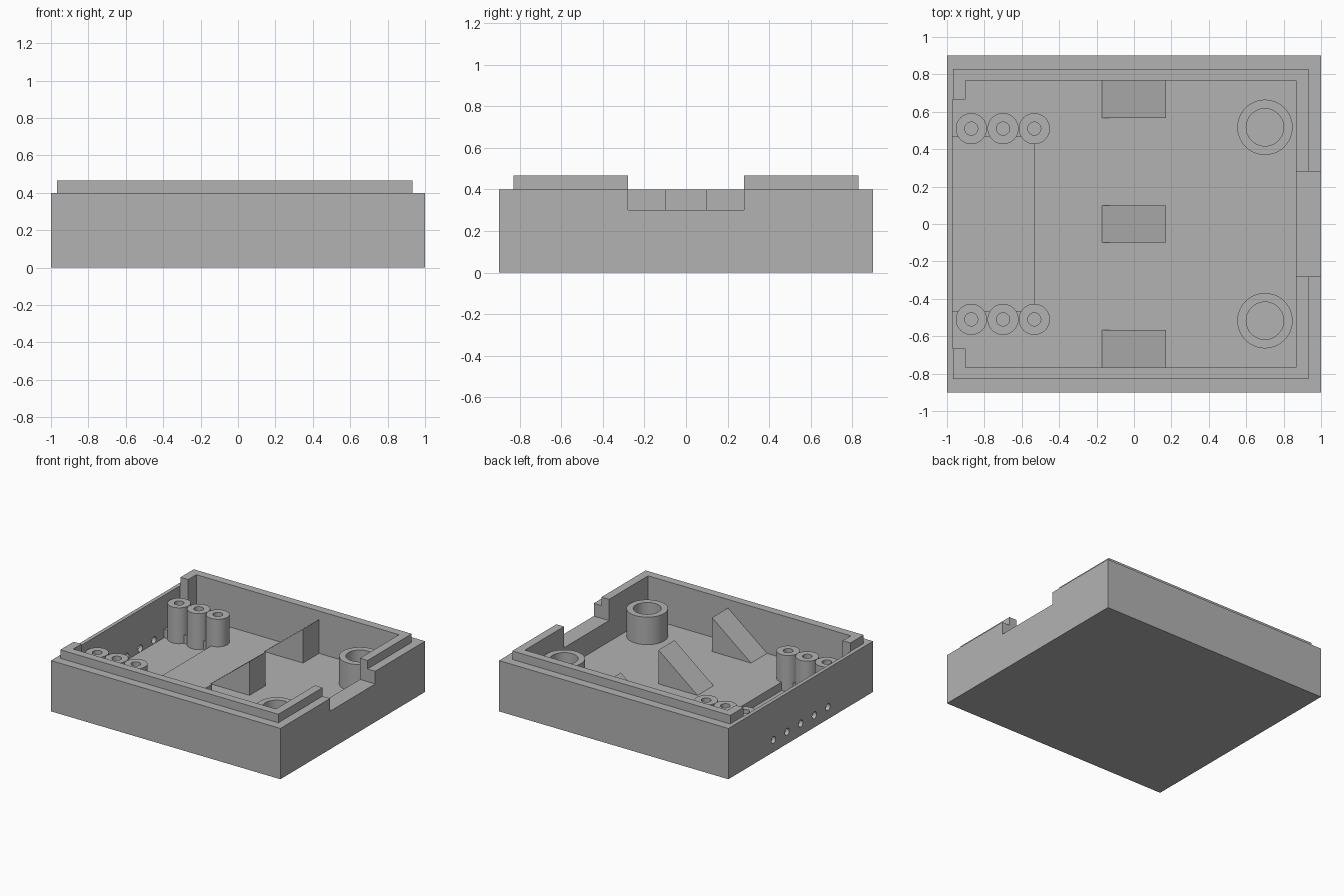
import bpy, bmesh, math
from mathutils import Matrix

old = bpy.data.objects.get("Cube")
if old:
    bpy.data.objects.remove(old, do_unlink=True)

grey = bpy.data.materials.new("plain grey")
grey.use_nodes = True
COLOUR = (0.45, 0.45, 0.45, 1)
grey.diffuse_color = COLOUR
grey.node_tree.nodes["Principled BSDF"].inputs["Base Color"].default_value = COLOUR

FLOOR, RECESS, RIM, LIP = 0.133, 0.067, 0.4, 0.467


def finish(name, bm):
    bmesh.ops.recalc_face_normals(bm, faces=bm.faces)
    mesh = bpy.data.meshes.new(name)
    bm.to_mesh(mesh)
    bm.free()
    mesh.materials.append(grey)
    ob = bpy.data.objects.new(name, mesh)
    bpy.context.collection.objects.link(ob)
    return ob


def activate(ob):
    bpy.ops.object.select_all(action="DESELECT")
    ob.select_set(True)
    bpy.context.view_layer.objects.active = ob


def box(name, x0, x1, half_y, z0, z1):
    """Box centred on y = 0."""
    bm = bmesh.new()
    bmesh.ops.create_cube(bm, size=1)
    bmesh.ops.scale(bm, vec=(x1 - x0, 2 * half_y, z1 - z0), verts=bm.verts)
    bmesh.ops.translate(bm, vec=((x0 + x1) / 2, 0, (z0 + z1) / 2), verts=bm.verts)
    return finish(name, bm)


def tube(name, x, y, outer, inner, z0, z1, sides=48):
    """Hollow post turned from a rectangular profile."""
    bm = bmesh.new()
    profile = [(outer, z0), (outer, z1), (inner, z1), (inner, z0)]
    rings = []
    for i in range(sides):
        a = 2 * math.pi * i / sides
        rings.append([bm.verts.new((x + r * math.cos(a), y + r * math.sin(a), z))
                      for r, z in profile])
    for i in range(sides):
        a, b = rings[i], rings[(i + 1) % sides]
        for j in range(4):
            k = (j + 1) % 4
            bm.faces.new((a[j], b[j], b[k], a[k]))
    ob = finish(name, bm)
    activate(ob)
    bpy.ops.object.shade_smooth_by_angle(angle=math.radians(30))


def wedge(name, y0, y1):
    """Ramp rising toward +x with an upright end."""
    bm = bmesh.new()
    profile = [(-0.17, 0.1), (0.17, 0.1), (0.17, RIM), (-0.17, FLOOR)]
    face = bm.faces.new([bm.verts.new((x, y0, z)) for x, z in profile])
    new = bmesh.ops.extrude_face_region(bm, geom=[face])["geom"]
    bmesh.ops.translate(bm, vec=(0, y1 - y0, 0),
                        verts=[v for v in new if isinstance(v, bmesh.types.BMVert)])
    finish(name, bm)


def combine(target, tool, operation):
    mod = target.modifiers.new(operation.lower(), "BOOLEAN")
    mod.operation, mod.object, mod.solver = operation, tool, "EXACT"
    activate(target)
    bpy.ops.object.modifier_apply(modifier=mod.name)
    bpy.data.objects.remove(tool, do_unlink=True)


# Tray with raised lip
tray = box("tray", -1, 1, 0.9, 0, RIM)
combine(tray, box("lip", -0.967, 0.933, 0.83, 0.3, LIP), "UNION")

# Main cavity, thinned side wall, sunken floor pocket, and side notch
cuts = [(-0.9, 0.867, 0.766, FLOOR, 0.7),
        (-0.97, -0.8, 0.665, FLOOR, 0.7),
        (-0.97, -0.533, 0.467, RECESS, 0.7),
        (0.8, 1.1, 0.28, 0.3, 0.7)]
for cut in cuts:
    combine(tray, box("cutter", *cut), "DIFFERENCE")

# Row of small round holes through the thin wall
for i in range(-2, 3):
    bm = bmesh.new()
    bmesh.ops.create_cone(bm, cap_ends=True, segments=24, radius1=0.027,
                          radius2=0.027, depth=0.2)
    bmesh.ops.rotate(bm, matrix=Matrix.Rotation(math.pi / 2, 3, "Y"), verts=bm.verts)
    bmesh.ops.translate(bm, vec=(-1, i * 0.17, 0.095), verts=bm.verts)
    combine(tray, finish("cutter", bm), "DIFFERENCE")
activate(tray)
bpy.ops.object.shade_smooth_by_angle(angle=math.radians(30))

# Posts, mirrored front to back
for side, word in ((-1, "front"), (1, "back")):
    for n, x in enumerate((-0.87, -0.7, -0.533)):
        tube(f"{word}_small_post_{n + 1}", x, side * 0.51, 0.083, 0.035, 0.05, 0.35)
    tube(f"{word}_large_post", 0.7, side * 0.517, 0.148, 0.1, 0.1, 0.35)

# Ramps along the middle
wedge("front_ramp", -0.78, -0.567)
wedge("middle_ramp", -0.1, 0.1)
wedge("back_ramp", 0.567, 0.78)
